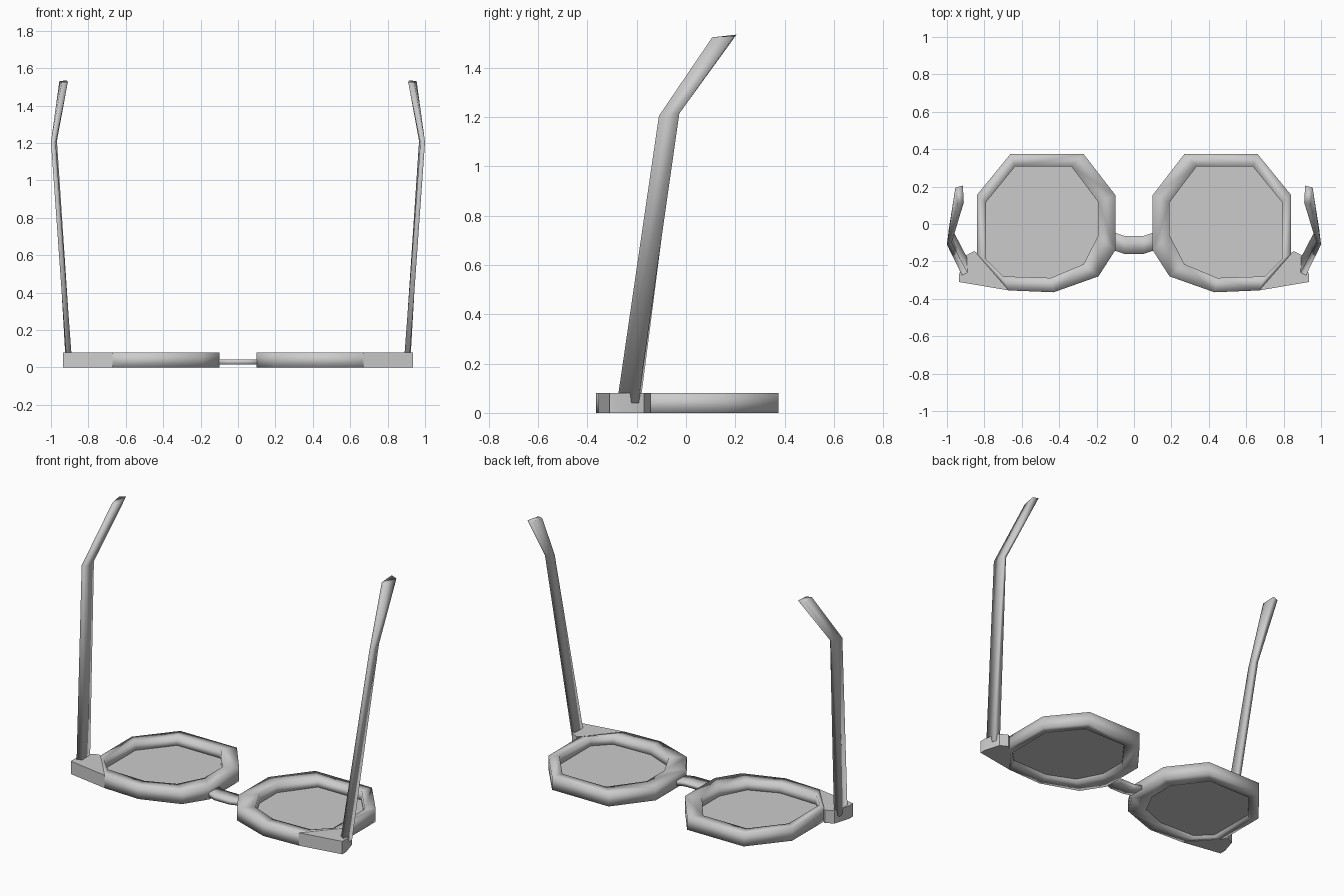
import bpy, bmesh

if "Cube" in bpy.data.objects:
    bpy.data.objects.remove(bpy.data.objects["Cube"])

H = 0.08  # frame thickness


def finish(name, bm, mirror=True, smooth=True, recalc=True):
    if recalc:
        bmesh.ops.recalc_face_normals(bm, faces=bm.faces)
    me = bpy.data.meshes.new(name)
    bm.to_mesh(me)
    bm.free()
    for p in me.polygons:
        p.use_smooth = smooth
    ob = bpy.data.objects.new(name, me)
    bpy.context.collection.objects.link(ob)
    if mirror:
        ob.modifiers.new("Mirror", 'MIRROR').use_mirror_merge = False
    return ob


def loft(bm, rings, closed=False):
    """Skin quads between point rings; cap the ends when open."""
    vs = [[bm.verts.new(p) for p in r] for r in rings]
    n = len(vs[0])
    pairs = list(zip(vs, vs[1:])) + ([(vs[-1], vs[0])] if closed else [])
    for a, b in pairs:
        for i in range(n):
            j = (i + 1) % n
            bm.faces.new((a[i], a[j], b[j], b[i]))
    if not closed:
        bm.faces.new(vs[0])
        bm.faces.new(vs[-1])


outer = [(.27, .375), (.66, .375), (.84, .155), (.84, -.16), (.67, -.355),
         (.43, -.365), (.19, -.28), (.10, -.14), (.10, .155)]
inner = [(.335, .308), (.635, .308), (.79, .118), (.79, -.19), (.70, -.28),
         (.445, -.288), (.27, -.215), (.19, -.06), (.19, .115)]

# Lens rim: square section swept round nine corners
bm = bmesh.new()
loft(bm, [[(*o, 0), (*o, H), (*i, H), (*i, 0)] for o, i in zip(outer, inner)], True)
finish("lens_rim", bm)

# Lens: a flat sheet set near the front of the rim
bm = bmesh.new()
sheet = [((o[0] + 4 * i[0]) / 5, (o[1] + 4 * i[1]) / 5, 0.022) for o, i in zip(outer, inner)]
bm.faces.new([bm.verts.new(p) for p in reversed(sheet)])
finish("lens", bm, smooth=False, recalc=False)

# Hinge lug on the outer lower corner of the rim
lug = [(.80, -.20), (.84, -.155), (.855, -.145), (.905, -.17), (.935, -.27), (.935, -.31), (.67, -.355)]
bm = bmesh.new()
loft(bm, [[(x, y, z) for x, y in lug] for z in (0, H)])
ob = finish("hinge_lug", bm)
bpy.context.view_layer.objects.active = ob
ob.select_set(True)
bpy.ops.object.shade_smooth_by_angle(angle=0.7)

# Temple arm: base, knee behind the ear, tip
arm = [[(.888, -.265, .04), (.917, -.28, .04), (.922, -.195, .04), (.890, -.185, .04)],
       [(.975, -.10, 1.20), (1.0, -.11, 1.205), (.99, -.027, 1.215), (.968, -.035, 1.21)],
       [(.91, .115, 1.525), (.942, .107, 1.525), (.955, .195, 1.53), (.915, .205, 1.535)]]
bm = bmesh.new()
loft(bm, arm)
finish("temple_arm", bm)

# Nose bridge: flat bar sagging at the middle
bm = bmesh.new()
loft(bm, [[(x, y + .048, .016), (x, y + .048, .043), (x, y - .048, .043), (x, y - .048, .016)]
          for x, y in ((-.13, -.085), (-.05, -.112), (.05, -.112), (.13, -.085))])
finish("nose_bridge", bm, mirror=False)
